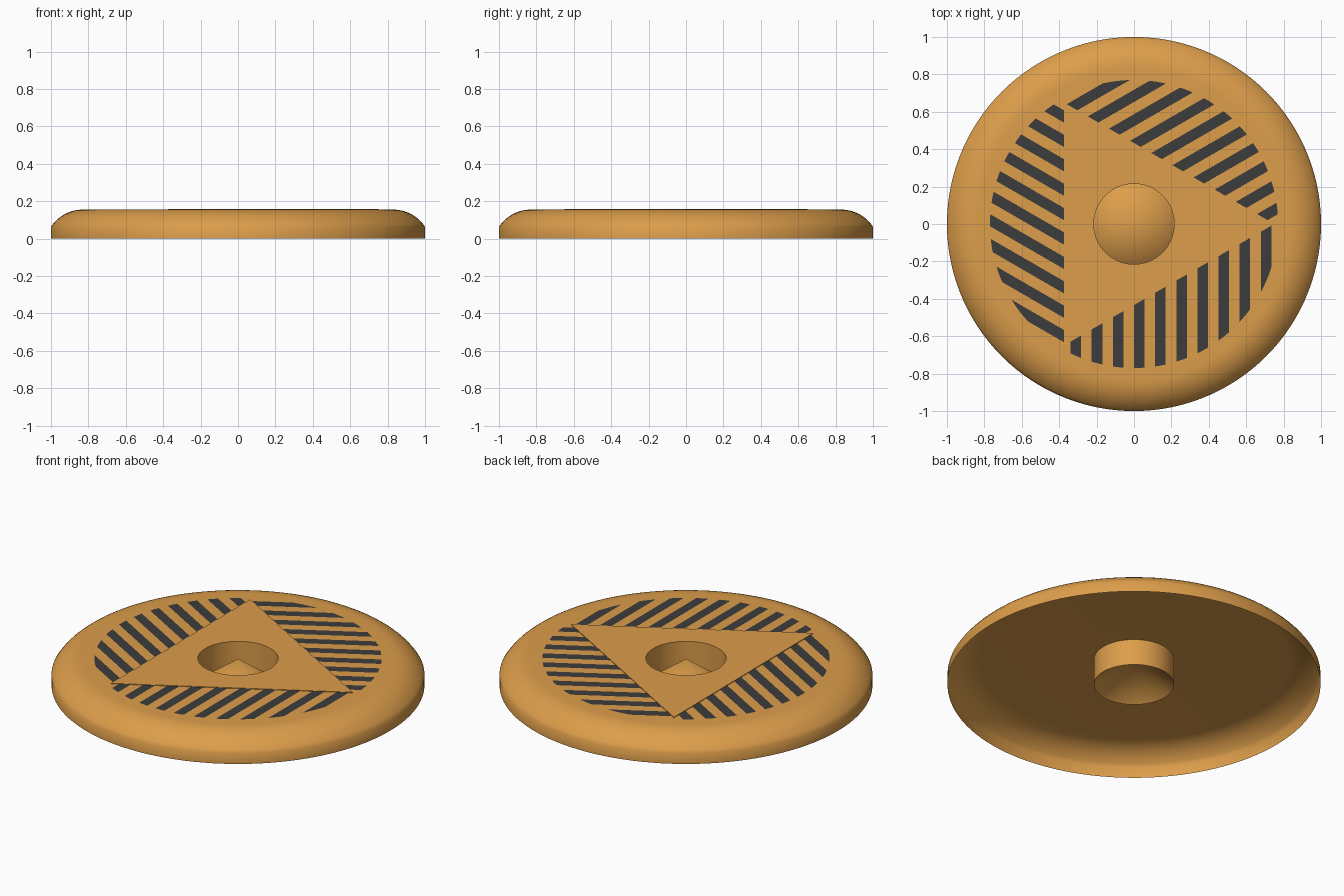
import bpy, bmesh, math
from mathutils import Matrix

if "Cube" in bpy.data.objects:
    bpy.data.objects.remove(bpy.data.objects["Cube"])

SEG = 120
TOP = 0.155          # height of the flat top of the shell
HOLE = 0.215         # radius of the centre cup


def material(name, rgb):
    m = bpy.data.materials.new(name)
    m.diffuse_color = (*rgb, 1)
    m.use_nodes = True
    m.node_tree.nodes["Principled BSDF"].inputs["Base Color"].default_value = m.diffuse_color
    return m


ORANGE = material("orange", (0.72, 0.34, 0.07))
DARK = material("dark_grey", (0.045, 0.045, 0.045))


def finish(bm, name, mat, smooth=None):
    me = bpy.data.meshes.new(name)
    bm.to_mesh(me)
    bm.free()
    ob = bpy.data.objects.new(name, me)
    bpy.context.collection.objects.link(ob)
    me.materials.append(mat)
    if smooth:
        bpy.ops.object.select_all(action='DESELECT')
        ob.select_set(True)
        bpy.context.view_layer.objects.active = ob
        bpy.ops.object.shade_smooth_by_angle(angle=math.radians(smooth))
    return ob


def bridge_rings(bm, rings):
    for a, b in zip(rings, rings[1:]):
        for i in range(SEG):
            j = (i + 1) % SEG
            bm.faces.new((a[i], b[i], b[j], a[j]))


def ring(bm, radius, z):
    # radius may be a number or a function of the angle
    out = []
    for i in range(SEG):
        t = 2 * math.pi * i / SEG
        r = radius(t) if callable(radius) else radius
        out.append(bm.verts.new((r * math.cos(t), r * math.sin(t), z)))
    return out


# Open shell: centre cone, cup wall, flat top, rounded shoulder, rim
R, C = 0.203, 0.83
shoulder = []
for k in range(11):
    a = math.asin(0.17 / R) * k / 10
    shoulder.append((C + R * math.sin(a), TOP - R + R * math.cos(a)))
profile = [(HOLE, 0), (HOLE, TOP)] + shoulder + [(1.0, 0)]
bm = bmesh.new()
rings = [ring(bm, r, z) for r, z in profile]
bridge_rings(bm, rings)
apex = bm.verts.new((0, 0, 0.155))
for i in range(SEG):
    bm.faces.new((apex, rings[0][i], rings[0][(i + 1) % SEG]))
finish(bm, "disc_shell", ORANGE, 40)


# Triangular plate with a round hole, slightly raised
def tri_radius(t):
    d = (t % (2 * math.pi / 3)) - math.pi / 3
    return 0.375 / math.cos(d)


bm = bmesh.new()
bridge_rings(bm, [ring(bm, HOLE, TOP), ring(bm, HOLE, TOP + 0.004),
                  ring(bm, tri_radius, TOP + 0.004), ring(bm, tri_radius, TOP)])
finish(bm, "triangle_plate", ORANGE)

# Dark stripes: one set beside each triangle side, trimmed by a circle
PITCH, OUTER = 0.113, 0.77
bm = bmesh.new()
for turn in range(3):
    rot = Matrix.Rotation(turn * 2 * math.pi / 3, 3, 'Z')
    for k in range(-3, 7):
        xs = [k * PITCH + PITCH / 2 * i / 4 for i in range(5)]
        pts = [(x, -math.sqrt(OUTER ** 2 - x * x)) for x in xs]
        pts += [(x, (x - 0.75) / math.sqrt(3)) for x in (xs[-1], xs[0])]
        bm.faces.new([bm.verts.new(rot @ bm_co) for bm_co in
                      [Matrix.Translation((x, y, TOP + 0.002)).translation for x, y in pts]])
finish(bm, "stripes", DARK)
